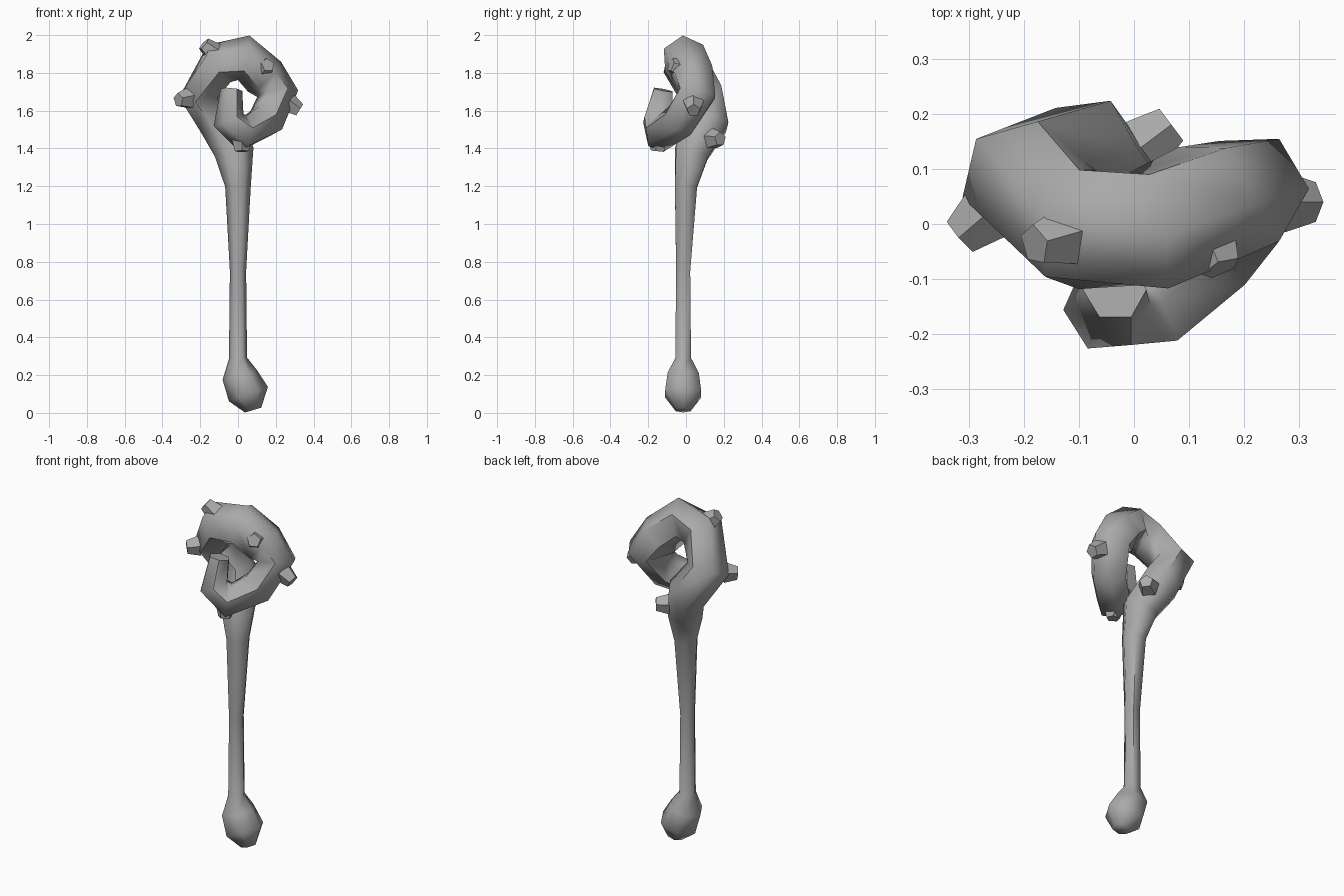
import bpy, bmesh, math
from mathutils import Vector

cube = bpy.data.objects.get("Cube")
if cube:
    bpy.data.objects.remove(cube, do_unlink=True)

grey = bpy.data.materials.new("plain_grey")
grey.use_nodes = True
colour = (0.4, 0.4, 0.4, 1)
grey.diffuse_color = colour
grey.node_tree.nodes["Principled BSDF"].inputs["Base Color"].default_value = colour


def finish(name, bm, angle):
    bmesh.ops.recalc_face_normals(bm, faces=bm.faces)
    mesh = bpy.data.meshes.new(name)
    bm.to_mesh(mesh)
    bm.free()
    mesh.materials.append(grey)
    obj = bpy.data.objects.new(name, mesh)
    bpy.context.collection.objects.link(obj)
    bpy.ops.object.select_all(action='DESELECT')
    obj.select_set(True)
    bpy.context.view_layer.objects.active = obj
    bpy.ops.object.shade_smooth_by_angle(angle=math.radians(angle))
    return obj


def tube(name, path, sides=6):
    """Sweep a polygon along (x, y, z, radius) points without twisting."""
    bm = bmesh.new()
    pts = [Vector(p[:3]) for p in path]
    side = Vector((1, 0, 0))
    rings = []
    for i, p in enumerate(pts):
        before = (p - pts[max(i - 1, 0)]).normalized()
        after = (pts[min(i + 1, len(pts) - 1)] - p).normalized()
        tangent = (before + after).normalized()
        side = (side - tangent * side.dot(tangent)).normalized()
        other = tangent.cross(side)
        ring = []
        for k in range(sides):
            a = math.tau * k / sides
            ring.append(bm.verts.new(p + path[i][3] * (side * math.cos(a) + other * math.sin(a))))
        rings.append(ring)
    for lo, hi in zip(rings, rings[1:]):
        for k in range(sides):
            n = (k + 1) % sides
            bm.faces.new((lo[k], lo[n], hi[n], hi[k]))
    bm.faces.new(rings[0][::-1])
    bm.faces.new(rings[-1])
    return finish(name, bm, 60)


# Staff: knobbed foot, slim shaft and curled head in one sweep
tube("curled_staff", [
    (0.08, -0.015, 0.015, 0.045),
    (0.055, -0.015, 0.1, 0.11),
    (0.01, -0.015, 0.2, 0.095),
    (0, -0.015, 0.29, 0.048),
    (0, -0.015, 0.75, 0.043),
    (0, 0, 1.2, 0.068),
    (-0.02, 0.03, 1.38, 0.105),
    (-0.09, 0.12, 1.53, 0.115),
    (-0.2, 0.08, 1.69, 0.118),
    (-0.1, -0.01, 1.85, 0.118),
    (0.03, -0.01, 1.88, 0.122),
    (0.14, 0.04, 1.78, 0.118),
    (0.21, 0.06, 1.69, 0.11),
    (0.15, -0.03, 1.55, 0.1),
    (0.03, -0.13, 1.48, 0.1),
    (-0.05, -0.15, 1.55, 0.085),
    (-0.035, -0.12, 1.71, 0.058),
])

# Stubby knots scattered over the head: position, outward direction
knots = {
    "upper_right_knot": ((-0.155, -0.03, 1.93), (-0.7, -0.2, 0.6)),
    "outer_right_knot": ((-0.29, 0, 1.66), (-0.7, -0.6, -0.1)),
    "upper_left_knot": ((0.145, -0.05, 1.83), (0.35, -0.8, 0.3)),
    "outer_left_knot": ((0.295, 0.04, 1.62), (0.8, 0, -0.5)),
    "lower_front_knot": ((0.02, -0.145, 1.42), (0, -0.1, -1)),
    "rear_knot": ((0.04, 0.16, 1.45), (0.8, 0.6, 0)),
}
for name, (place, direction) in knots.items():
    bm = bmesh.new()
    bmesh.ops.create_cone(bm, cap_ends=True, segments=5, radius1=0.058, radius2=0.038, depth=0.07)
    knot = finish(name, bm, 40)
    knot.location = place
    knot.rotation_euler = Vector(direction).to_track_quat('Z', 'Y').to_euler()
